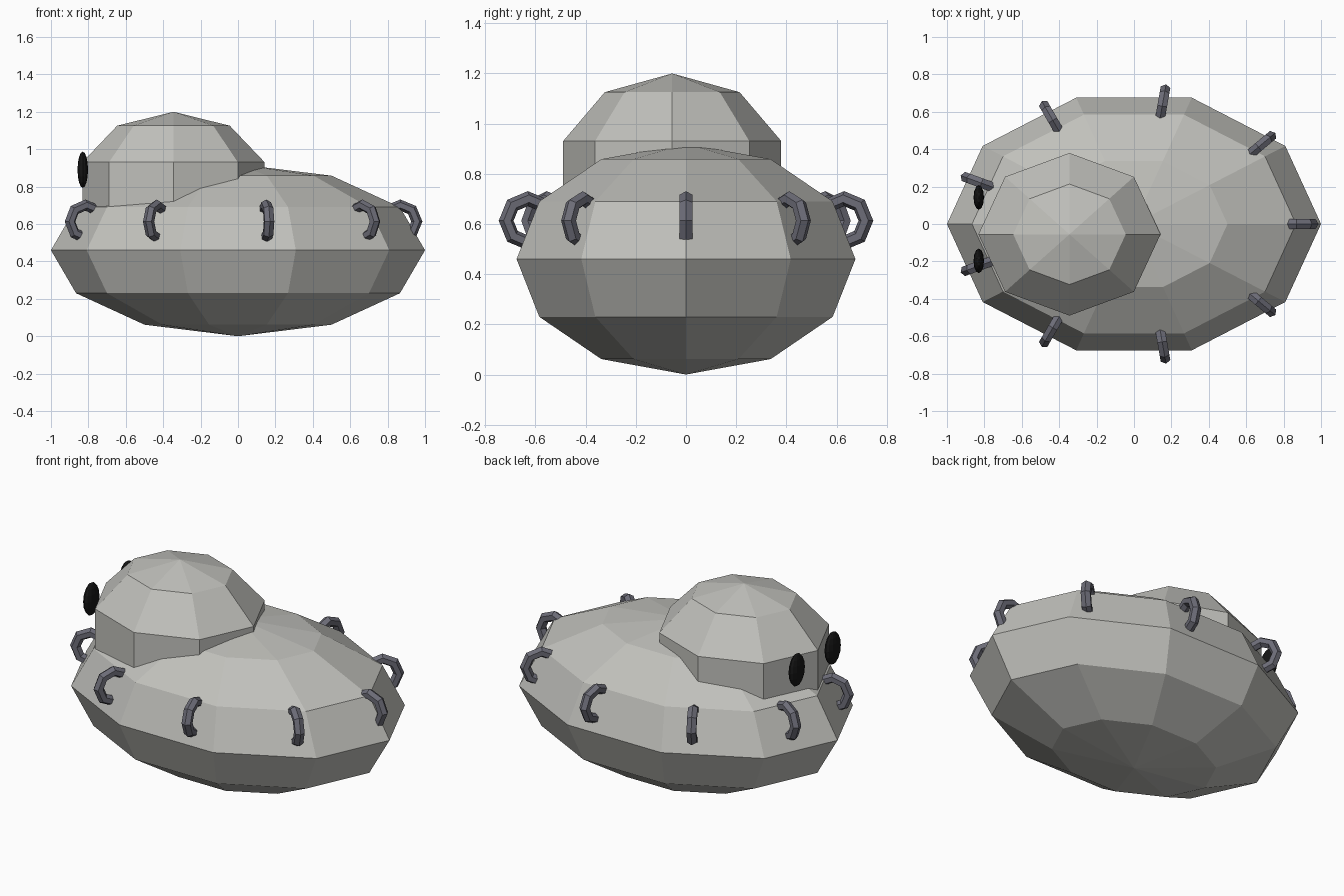
import bpy
import math

if "Cube" in bpy.data.objects:
    bpy.data.objects.remove(bpy.data.objects["Cube"])


def material(name, rgb):
    m = bpy.data.materials.new(name)
    m.diffuse_color = (*rgb, 1)
    m.use_nodes = True
    m.node_tree.nodes["Principled BSDF"].inputs["Base Color"].default_value = m.diffuse_color
    return m


stone = material("pale stone grey", (0.53, 0.53, 0.50))
metal = material("blue grey metal", (0.15, 0.15, 0.185))
black = material("black", (0.008, 0.008, 0.008))


def spheroid(name, centre, radii, segments, rings, mat):
    """Faceted ellipsoid whose first meridian lies on +x."""
    verts, faces = [(0, 0, -radii[2])], []
    for r in range(1, rings):
        lat = math.pi * (r / rings - 0.5)
        for s in range(segments):
            a = math.tau * s / segments
            verts.append((radii[0] * math.cos(lat) * math.cos(a),
                          radii[1] * math.cos(lat) * math.sin(a),
                          radii[2] * math.sin(lat)))
    verts.append((0, 0, radii[2]))
    last, top = len(verts) - 1, 1 + (rings - 2) * segments
    for s in range(segments):
        t = (s + 1) % segments
        faces.append((0, 1 + t, 1 + s))
        for r in range(rings - 2):
            b = 1 + r * segments
            faces.append((b + s, b + t, b + segments + t, b + segments + s))
        faces.append((top + s, top + t, last))
    mesh = bpy.data.meshes.new(name)
    mesh.from_pydata(verts, [], faces)
    mesh.materials.append(mat)
    obj = bpy.data.objects.new(name, mesh)
    obj.location = centre
    bpy.context.collection.objects.link(obj)
    return obj


# Main hull and domed head
spheroid("body", (0, 0, 0.46), (1.0, 0.71, 0.46), 10, 6, stone)
spheroid("head", (-0.345, -0.055, 0.81), (0.512, 0.457, 0.39), 8, 5, stone)

# Flat oval eyes on the -x side of the head
for side, y in (("left", 0.142), ("right", -0.197)):
    spheroid(side + "_eye", (-0.83, y, 0.89), (0.028, 0.066, 0.097), 12, 8, black)

# Ring handles spaced evenly around the hull
for i in range(9):
    a = math.tau * i / 9
    bpy.ops.mesh.primitive_torus_add(
        major_segments=8, minor_segments=6, major_radius=0.088, minor_radius=0.03,
        location=(0.868 * math.cos(a), 0.64 * math.sin(a), 0.613),
        rotation=(math.pi / 2, 0, a))
    ring = bpy.context.object
    ring.name = f"ring_handle_{i + 1}"
    ring.data.materials.append(metal)
    for p in ring.data.polygons:
        p.use_smooth = False
